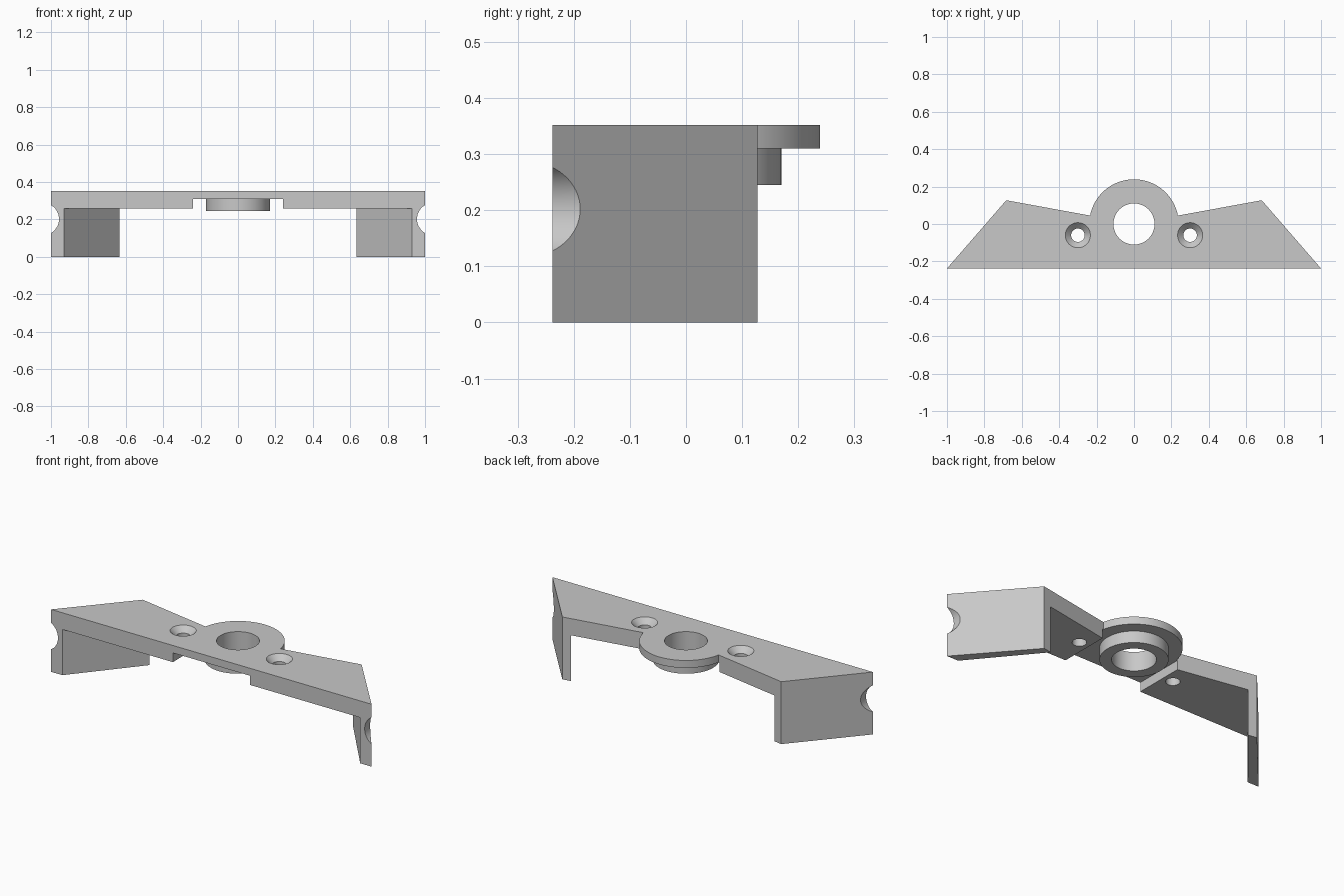
import bpy, bmesh, math
from mathutils import Matrix

cube = bpy.data.objects.get("Cube")
if cube:
    bpy.data.objects.remove(cube, do_unlink=True)

grey = bpy.data.materials.new("light grey")
grey.use_nodes = True
colour = (0.58, 0.58, 0.58, 1)
grey.diffuse_color = colour
grey.node_tree.nodes["Principled BSDF"].inputs["Base Color"].default_value = colour

TOP, UNDER, DISC_UNDER = 0.352, 0.258, 0.31
FRONT = -0.238


def make_object(name, bm):
    bmesh.ops.recalc_face_normals(bm, faces=bm.faces)
    mesh = bpy.data.meshes.new(name)
    bm.to_mesh(mesh)
    bm.free()
    mesh.materials.append(grey)
    obj = bpy.data.objects.new(name, mesh)
    bpy.context.collection.objects.link(obj)
    return obj


def prism(name, outline, z0, z1):
    bm = bmesh.new()
    face = bm.faces.new([bm.verts.new((x, y, z0)) for x, y in outline])
    ext = bmesh.ops.extrude_face_region(bm, geom=[face])
    verts = [v for v in ext["geom"] if isinstance(v, bmesh.types.BMVert)]
    bmesh.ops.translate(bm, verts=verts, vec=(0, 0, z1 - z0))
    return make_object(name, bm)


def cone(name, r_low, r_high, z0, z1, x=0, y=0, turn=None):
    bm = bmesh.new()
    place = turn or Matrix.Translation((x, y, (z0 + z1) / 2))
    bmesh.ops.create_cone(bm, cap_ends=True, segments=64, radius1=r_low,
                          radius2=r_high, depth=z1 - z0, matrix=place)
    return make_object(name, bm)


def combine(target, tool, operation="DIFFERENCE"):
    tool.hide_render = True
    mod = target.modifiers.new(tool.name, "BOOLEAN")
    mod.operation, mod.solver, mod.object = operation, "EXACT", tool
    bpy.context.view_layer.objects.active = target
    bpy.ops.object.modifier_apply(modifier=mod.name)
    bpy.data.objects.remove(tool, do_unlink=True)


# Winged outline with a round lobe at the back
radius = 0.239
start = math.asin(0.045 / radius)
steps = 48
arc = [start + (math.pi - 2 * start) * i / steps for i in range(steps + 1)]
outline = [(-1, FRONT), (1, FRONT), (0.683, 0.127)]
outline += [(radius * math.cos(a), radius * math.sin(a)) for a in arc]
outline.append((-0.683, 0.127))
bracket = prism("mounting_bracket", outline, 0, TOP)

# Hollow below the plate, leaving the two slanted legs
pocket = [(-1.064, -0.4), (1.064, -0.4), (0.4, 0.4), (-0.4, 0.4)]
combine(bracket, prism("pocket_cutter", pocket, -0.1, UNDER))

# Relief slot below the centre, open to the front
slot = [(-0.24, -0.5), (0.24, -0.5), (0.24, 0.5), (-0.24, 0.5)]
combine(bracket, prism("slot_cutter", slot, 0.2, DISC_UNDER))

# Central boss and bore
combine(bracket, cone("boss", 0.17, 0.17, 0.245, 0.33), "UNION")
combine(bracket, cone("bore_cutter", 0.11, 0.11, 0.1, 0.5))

for side in (-1, 1):
    # Countersunk screw hole
    combine(bracket, cone("screw_hole_cutter", 0.036, 0.036, 0.1, 0.5, 0.3 * side, -0.06))
    combine(bracket, cone("countersink_cutter", 0.032, 0.077, 0.317, 0.362, 0.3 * side, -0.06))
    # Round notch in the outer front edge of the leg
    turn = Matrix.Translation((1.043 * side, FRONT, 0.202)) @ Matrix.Rotation(math.pi / 2, 4, "X")
    combine(bracket, cone("notch_cutter", 0.086, 0.086, -0.3, 0.3, turn=turn))

# Smooth the round walls, keep edges sharp
bpy.ops.object.select_all(action="DESELECT")
bracket.select_set(True)
bpy.context.view_layer.objects.active = bracket
bpy.ops.object.shade_smooth_by_angle(angle=math.radians(30))
